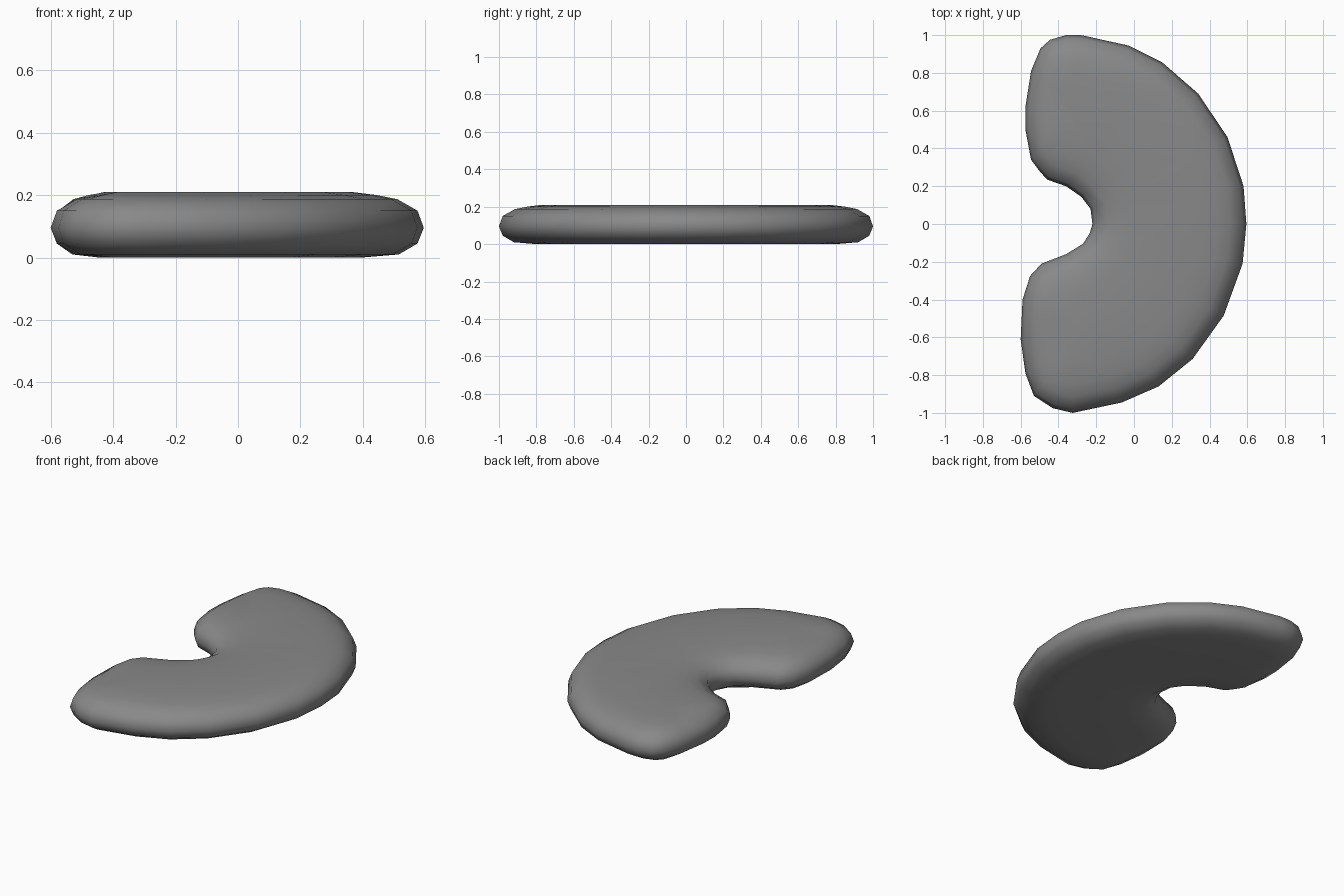
import bpy
import bmesh
from math import atan2, cos, sin, radians
from mathutils import Vector

default_cube = bpy.data.objects.get("Cube")
if default_cube:
    bpy.data.objects.remove(default_cube)

# Plain grey material
grey = bpy.data.materials.new("mid grey")
grey.use_nodes = True
colour = (0.25, 0.25, 0.25, 1)
grey.diffuse_color = colour
grey.node_tree.nodes["Principled BSDF"].inputs["Base Color"].default_value = colour

# Crescent outline, anticlockwise from the front tip round the outer rim
outer_rim = [(-.325, -1), (-.065, -.945), (.13, -.86), (.31, -.715), (.475, -.485),
             (.575, -.21), (.595, 0), (.58, .2), (.495, .46), (.34, .69),
             (.15, .855), (-.03, .945), (-.28, 1)]
back_tip = [(-.36, 1), (-.445, .975), (-.495, .93), (-.545, .81), (-.575, .62),
            (-.575, .5), (-.545, .34), (-.5, .28), (-.46, .235)]
notch = [(-.36, .2), (-.28, .145), (-.23, .08), (-.22, 0), (-.235, -.05),
         (-.27, -.105), (-.36, -.16), (-.49, -.21)]
front_tip = [(-.55, -.275), (-.59, -.4), (-.6, -.61), (-.575, -.79),
             (-.53, -.91), (-.43, -.975)]
outline = [Vector(p) for p in outer_rim + back_tip + notch + front_tip]

# Rounded edge section: (inset, height) from the underside to the domed top
section = [(.2, 0), (.08, .01), (.02, .045), (0, .095), (.02, .15),
           (.085, .187), (.15, .2), (.23, .21)]

SPINE_CENTRE = Vector((-.49, 0))
SPINE_RADIUS = .67
SPINE_LIMIT = radians(75)


def move_inward(point, inset):
    """Shift an outline point toward the nearest place on the crescent's spine."""
    offset = point - SPINE_CENTRE
    angle = max(-SPINE_LIMIT, min(SPINE_LIMIT, atan2(offset.y, offset.x)))
    target = SPINE_CENTRE + SPINE_RADIUS * Vector((cos(angle), sin(angle)))
    toward = target - point
    return point + toward.normalized() * min(inset, toward.length * .85)


# Stack the rings, bridge neighbours and close both faces
bm = bmesh.new()
rings = []
for inset, height in section:
    flat = [move_inward(p, inset) for p in outline]
    rings.append([bm.verts.new((p.x, p.y, height)) for p in flat])

count = len(outline)
for lower, upper in zip(rings, rings[1:]):
    for i in range(count):
        j = (i + 1) % count
        bm.faces.new((lower[i], lower[j], upper[j], upper[i]))
caps = [bm.faces.new(rings[0][::-1]), bm.faces.new(rings[-1])]
bmesh.ops.triangulate(bm, faces=caps)
bmesh.ops.recalc_face_normals(bm, faces=bm.faces[:])
for face in bm.faces:
    face.smooth = True

mesh = bpy.data.meshes.new("crescent_slab")
bm.to_mesh(mesh)
bm.free()
mesh.materials.append(grey)
slab = bpy.data.objects.new("crescent_slab", mesh)
bpy.context.collection.objects.link(slab)
